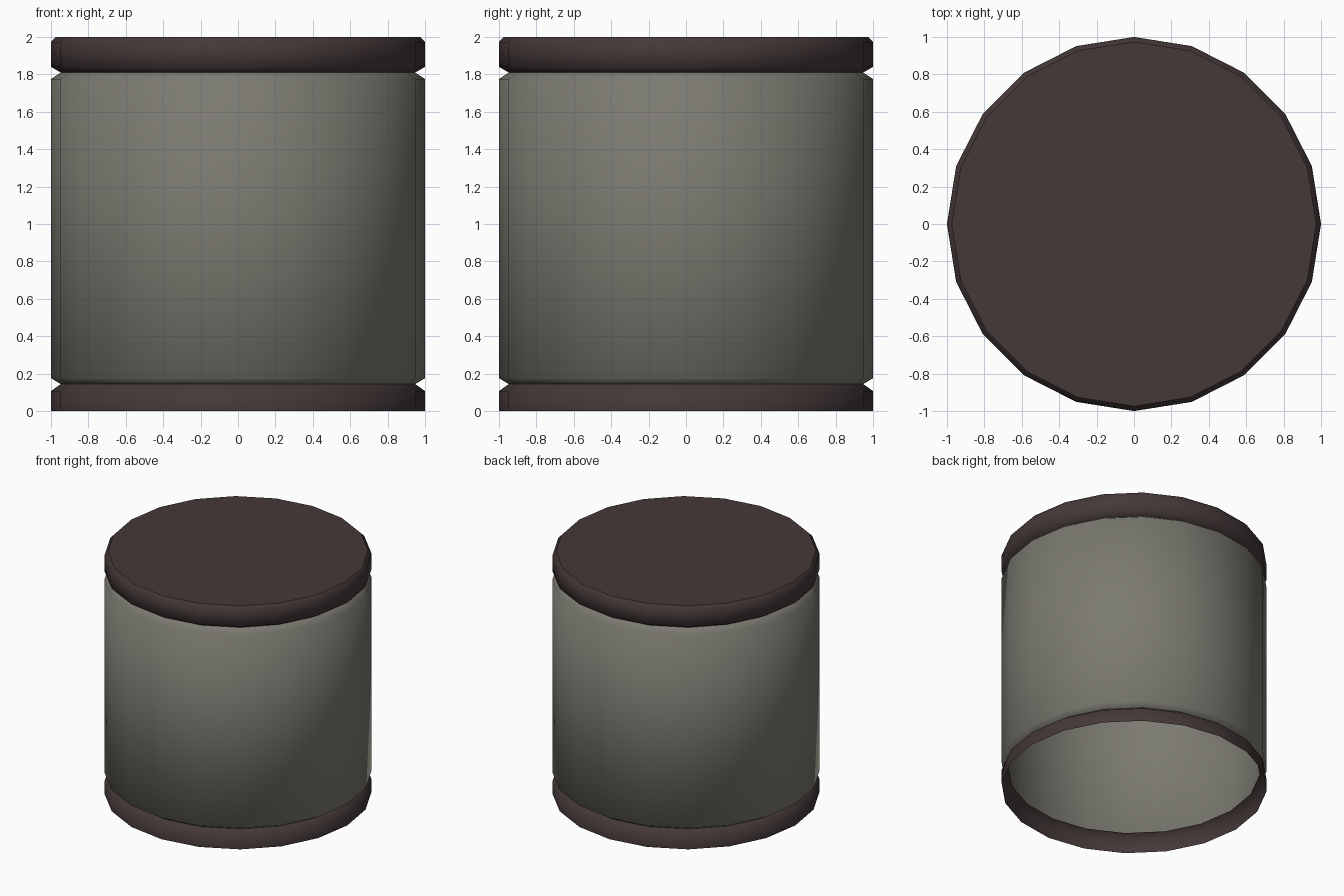
import bpy
import bmesh
import math

if "Cube" in bpy.data.objects:
    bpy.data.objects.remove(bpy.data.objects["Cube"])

SIDES = 20


def material(name, rgb):
    mat = bpy.data.materials.new(name)
    mat.diffuse_color = (*rgb, 1.0)
    mat.use_nodes = True
    mat.node_tree.nodes["Principled BSDF"].inputs["Base Color"].default_value = mat.diffuse_color
    return mat


def lathe(name, profile, mat, capped=False):
    """Spin a (radius, z) profile, listed bottom to top, into an open shell."""
    bm = bmesh.new()
    rings = []
    for r, z in profile:
        angles = [2 * math.pi * i / SIDES for i in range(SIDES)]
        rings.append([bm.verts.new((r * math.cos(a), r * math.sin(a), z)) for a in angles])
    for low, high in zip(rings, rings[1:]):
        for i in range(SIDES):
            j = (i + 1) % SIDES
            bm.faces.new((low[i], low[j], high[j], high[i])).smooth = True
    if capped:
        cap = bm.faces.new(rings[-1])
        for edge in cap.edges:
            edge.smooth = False
    mesh = bpy.data.meshes.new(name)
    bm.to_mesh(mesh)
    bm.free()
    obj = bpy.data.objects.new(name, mesh)
    bpy.context.collection.objects.link(obj)
    mesh.materials.append(mat)
    return obj


wall = material("warm_grey", (0.20, 0.195, 0.165))
trim = material("dark_brown", (0.06, 0.04, 0.04))

# Open-bottomed foot band, up to the lower groove
lathe("base_band", [(1.0, 0.0), (1.0, 0.107), (0.948, 0.144)], trim)

# Main wall between the two V grooves
lathe("drum_wall", [(0.948, 0.144), (1.0, 0.176), (1.0, 1.775), (0.948, 1.81)], wall)

# Lid with a chamfered rim and flat top
lathe("lid", [(0.948, 1.81), (1.0, 1.84), (1.0, 1.973), (0.974, 2.0)], trim, capped=True)
